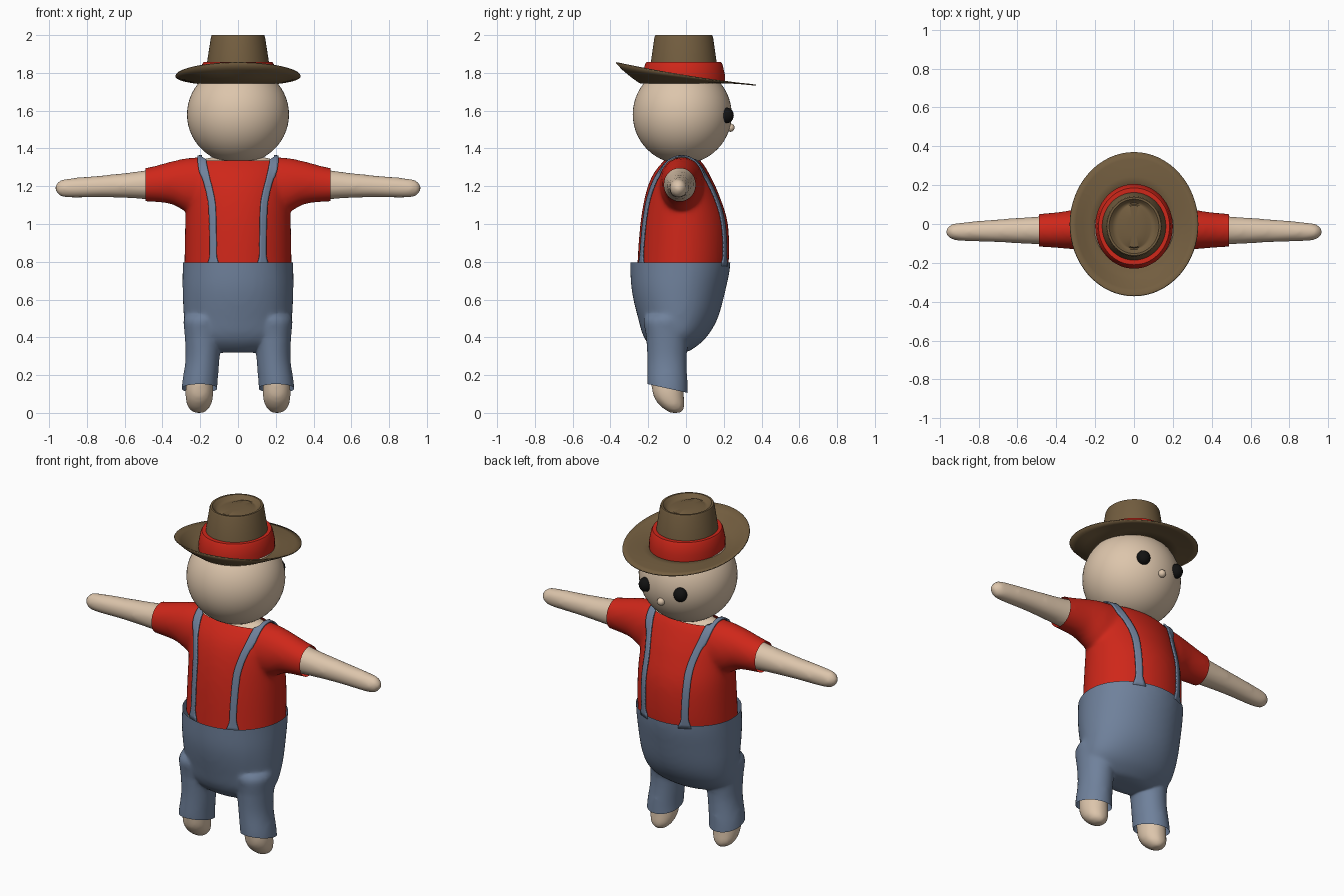
import bpy, bmesh, math
from mathutils import Vector

if "Cube" in bpy.data.objects:
    bpy.data.objects.remove(bpy.data.objects["Cube"])


def material(name, c):
    m = bpy.data.materials.new(name)
    m.diffuse_color = (*c, 1)
    m.use_nodes = True
    m.node_tree.nodes["Principled BSDF"].inputs["Base Color"].default_value = m.diffuse_color
    return m


SKIN = material("cloth_beige", (0.72, 0.56, 0.41))
RED = material("red", (0.62, 0.02, 0.01))
BLUE = material("denim_blue", (0.16, 0.22, 0.33))
BROWN = material("brown_felt", (0.17, 0.11, 0.05))
BLACK = material("black", (0.006, 0.006, 0.006))


def add(name, bm, mat):
    me = bpy.data.meshes.new(name)
    bm.to_mesh(me)
    bm.free()
    ob = bpy.data.objects.new(name, me)
    bpy.context.collection.objects.link(ob)
    if mat:
        me.materials.append(mat)
    bpy.ops.object.select_all(action='DESELECT')
    ob.select_set(True)
    bpy.context.view_layer.objects.active = ob
    bpy.ops.object.shade_smooth_by_angle(angle=math.radians(40))
    return ob


def smooth_rows(rows, k=5):
    # Catmull-Rom interpolation of section rows
    out = []
    R = [Vector(r) for r in rows]
    for i in range(len(R) - 1):
        a, b, c, d = R[max(i - 1, 0)], R[i], R[i + 1], R[min(i + 2, len(R) - 1)]
        for j in range(k):
            t = j / k
            out.append(0.5 * (2 * b + (c - a) * t + (2 * a - 5 * b + 4 * c - d) * t * t
                              + (3 * b - a - 3 * c + d) * t ** 3))
    return out + [R[-1]]


def loft(bm, rings, caps=True):
    vs = [[bm.verts.new(p) for p in r] for r in rings]
    n = len(vs[0])
    faces = [bm.faces.new((a[i], a[(i + 1) % n], b[(i + 1) % n], b[i]))
             for a, b in zip(vs, vs[1:]) for i in range(n)]
    if caps:
        faces += [bm.faces.new(vs[0]), bm.faces.new(vs[-1])]
    bmesh.ops.recalc_face_normals(bm, faces=faces)


def ellipse(rx, ry, n=40):
    return [(rx * math.cos(2 * math.pi * i / n), ry * math.sin(2 * math.pi * i / n)) for i in range(n)]


# body core: torso, arms and legs fused and smoothed
torso = [(.34, .15, .07, -.07), (.40, .245, .14, -.06), (.5, .265, .185, -.04), (.65, .273, .218, -.03),
         (.8, .272, .23, -.015), (1.0, .268, .22, -.01), (1.15, .262, .184, -.02),
         (1.25, .255, .143, -.025), (1.32, .22, .095, -.02), (1.355, .15, .05, -.02)]  # z rx ry cy
arm = [(.1, .135, .11, 1.21, -.02), (.25, .135, .10, 1.205, -.025), (.35, .102, .085, 1.218, -.03),
       (.49, .077, .073, 1.208, -.033), (.7, .06, .06, 1.2, -.035), (.9, .052, .047, 1.19, -.04),
       (.95, .038, .035, 1.19, -.04), (.968, .015, .015, 1.19, -.04)]  # x rz ry cz cy
leg = [(.5, .085, .1, .185, -.1), (.3, .07, .085, .187, -.1), (.15, .074, .086, .203, -.098),
       (.08, .074, .08, .205, -.09), (.03, .06, .062, .207, -.068), (0, .03, .032, .207, -.055)]  # z rx ry cx cy
bm = bmesh.new()
loft(bm, [[(x, cy + y, z) for x, y in ellipse(rx, ry)] for z, rx, ry, cy in smooth_rows(torso)])
for s in (-1, 1):
    loft(bm, [[(s * px, cy + y, cz + w) for y, w in ellipse(ry, rz)] for px, rz, ry, cz, cy in smooth_rows(arm)])
    loft(bm, [[(s * cx + x, cy + y, z) for x, y in ellipse(rx, ry)] for z, rx, ry, cx, cy in smooth_rows(leg)])
core = add("body_core", bm, SKIN)
rm = core.modifiers.new("fuse", 'REMESH')
rm.mode = 'VOXEL'
rm.voxel_size = 0.014
sm = core.modifiers.new("soften", 'SMOOTH')
sm.factor = 0.5
sm.iterations = 12
dg = bpy.context.evaluated_depsgraph_get()
body_mesh = bpy.data.meshes.new_from_object(core.evaluated_get(dg))
bpy.data.objects.remove(core)


def shell(offset):
    b = bmesh.new()
    b.from_mesh(body_mesh)
    b.normal_update()
    moves = [v.normal * offset for v in b.verts]
    for v, d in zip(b.verts, moves):
        v.co += d
    return b


def cut(b, co, no, clear=True):
    # removes everything on the side the normal points to
    bmesh.ops.bisect_plane(b, geom=b.verts[:] + b.edges[:] + b.faces[:], plane_co=co, plane_no=no,
                           clear_outer=clear)


add("body", shell(0), SKIN)

# shirt with short sleeves and neck opening
bm = shell(0.012)
cut(bm, (0, 0, .77), (0, 0, -1))
for s in (-1, 1):
    cut(bm, (s * .49, 0, 0), (s, 0, 0))
    cut(bm, (s * .19, 0, 0), (s, 0, 0), False)
cut(bm, (0, 0, 1.335), (0, 0, 1), False)
gone = [f for f in bm.faces if abs(f.calc_center_median().x) < .19 and f.calc_center_median().z > 1.335]
bmesh.ops.delete(bm, geom=gone, context='FACES')
shirt = add("shirt", bm, RED)

# trousers, waist standing off at the -y side
bm = shell(0.021)
cut(bm, (0, 0, .795), (0, 0, 1))
cut(bm, (0, -.1, .13), (0, -.22, -1))
for v in bm.verts:
    k = max(0, min(1, (v.co.z - .4) / .4))
    v.co.y -= .03 * k * max(0, min(1, -v.co.y / .2))
add("trousers", bm, BLUE)

# suspenders over the shoulders
for s, side in ((-1, "left"), (1, "right")):
    bm = bmesh.new()
    rows = []
    for i in range(81):
        t = math.pi * i / 80
        y, z = -.02 - .25 * math.cos(t), .775 + .6 * math.sin(t)
        k = max(0, min(1, (z - 1.08) / .28))
        x = .147 + .045 * k * k * (3 - 2 * k)
        w = .023 + .02 * max(0, (.83 - z) / .05)
        rows.append([bm.verts.new((s * (x + w * j / 2), y, z)) for j in range(-2, 3)])
    for a, b in zip(rows, rows[1:]):
        for j in range(4):
            q = (a[j], a[j + 1], b[j + 1], b[j])
            bm.faces.new(q if s > 0 else q[::-1])
    strap = add("suspender_" + side, bm, BLUE)
    sw = strap.modifiers.new("wrap", 'SHRINKWRAP')
    sw.target = shirt
    sw.wrap_mode = 'ABOVE_SURFACE'
    sw.offset = 0.008
    so = strap.modifiers.new("thick", 'SOLIDIFY')
    so.thickness = 0.008
    so.offset = 0


# head, eyes and nose
def ball(name, co, r, mat, seg=32):
    b = bmesh.new()
    bmesh.ops.create_uvsphere(b, u_segments=seg, v_segments=seg // 2, radius=1)
    bmesh.ops.scale(b, vec=r, verts=b.verts)
    bmesh.ops.translate(b, vec=co, verts=b.verts)
    return add(name, b, mat)


ball("head", (0, -.02, 1.58), (.27, .262, .262), SKIN, 56)
for s, side in ((-1, "left"), (1, "right")):
    ball("eye_" + side, (s * .115, .217, 1.575), (.038, .036, .041), BLACK, 24)
ball("nose", (0, .235, 1.51), (.022, .022, .022), SKIN, 20)

# hat brim, turned up at the -y side
N = 64
bm = bmesh.new()
rings = []
for rx, ry, k in ((.16, .17, 0), (.23, .245, 0), (.265, .29, .3), (.3, .335, .65), (.33, .37, 1)):
    rings.append([(x, y, 1.748 + k * (.037 - .06 * y / ry + .01 * (y / ry) ** 2)) for x, y in ellipse(rx, ry, N)])
loft(bm, rings, False)
brim = add("hat_brim", bm, BROWN)
so = brim.modifiers.new("thick", 'SOLIDIFY')
so.thickness = 0.006
so.offset = 0


# hat crown with dented top, and band
def turned(name, prof, mat, caps):
    b = bmesh.new()
    loft(b, [[(x, y - .012, z) for x, y in ellipse(rx, ry, N)] for rx, ry, z in prof], caps)
    return add(name, b, mat)


turned("hat_crown", [(.18, .19, 1.75), (.165, .175, 1.85), (.143, .155, 1.99), (.139, .15, 2.0), (.128, .14, 2.0),
                     (.112, .128, 1.985), (.1, .12, 1.978), (.085, .113, 1.978), (.065, .108, 1.985),
                     (.03, .05, 1.988)], BROWN, True)
turned("hat_band", [(.2, .218, 1.745), (.2, .218, 1.79), (.19, .205, 1.845), (.183, .198, 1.857),
                    (.164, .174, 1.857)], RED, False)
